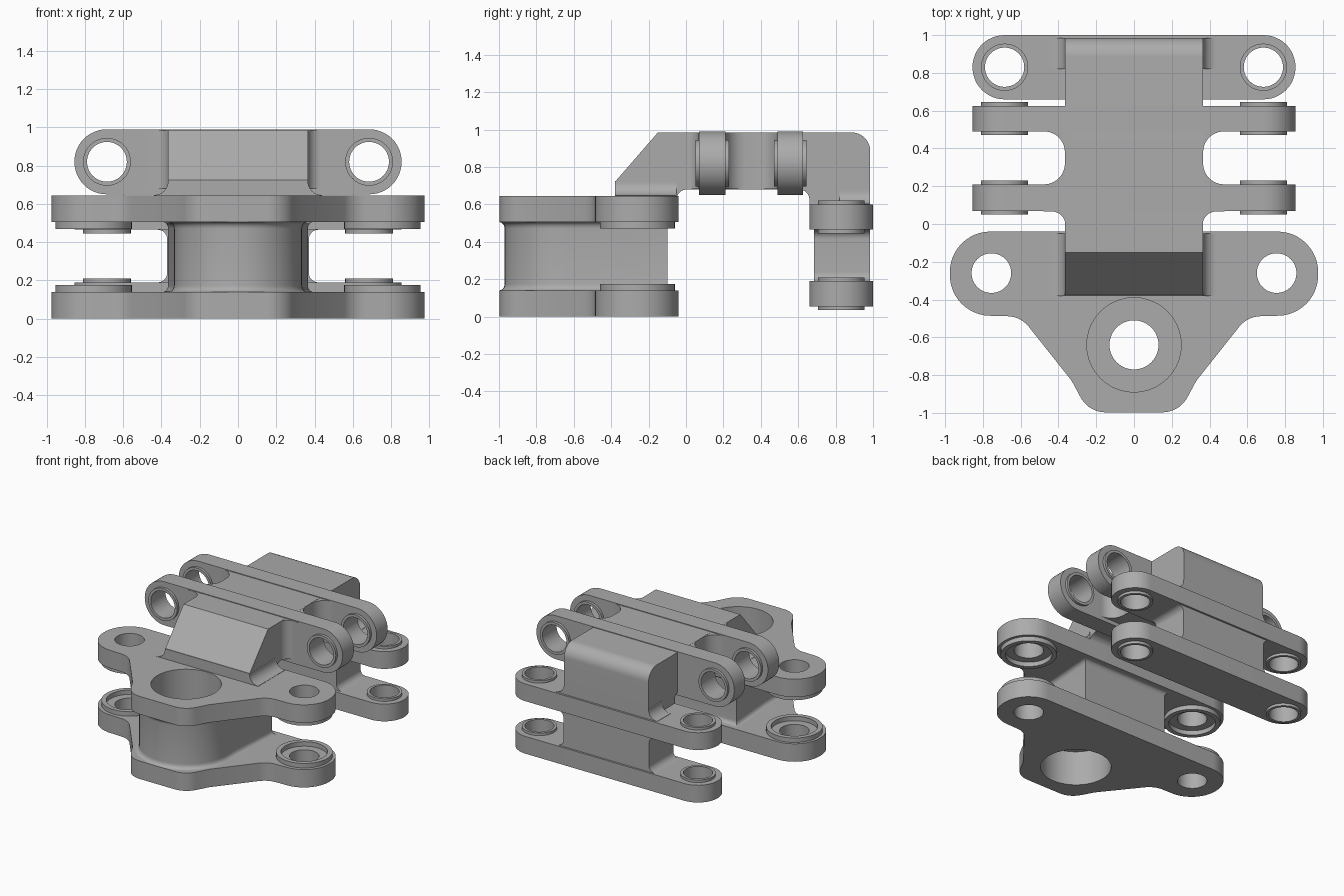
import bpy, bmesh
from math import sin, cos, tan, pi, radians
from mathutils import Vector, Matrix

cube = bpy.data.objects.get("Cube")
if cube:
    bpy.data.objects.remove(cube)

GREY = (0.41, 0.41, 0.41, 1)
metal = bpy.data.materials.new("grey_metal")
metal.use_nodes = True
metal.diffuse_color = GREY
metal.node_tree.nodes["Principled BSDF"].inputs["Base Color"].default_value = GREY

# Local extrusion frames: (x, y) -> z, (x, z) -> y, (y, z) -> x
FRAMES = {
    "z": Matrix.Identity(4),
    "y": Matrix.Rotation(pi / 2, 4, "X"),
    "x": Matrix(((0, 0, 1, 0), (1, 0, 0, 0), (0, 1, 0, 0), (0, 0, 0, 1))),
}


def rounded(points, steps=12):
    """Closed outline from (u, v, radius) corners, each corner filleted."""
    out = []
    for i, (u, v, r) in enumerate(points):
        p = Vector((u, v))
        if r == 0:
            out.append(p)
            continue
        a = (Vector(points[i - 1][:2]) - p).normalized()
        b = (Vector(points[(i + 1) % len(points)][:2]) - p).normalized()
        half = a.angle(b) / 2
        centre = p + (a + b).normalized() * (r / sin(half))
        s = p + a * (r / tan(half)) - centre
        e = p + b * (r / tan(half)) - centre
        w = s.angle(e)
        for k in range(steps + 1):
            f = k / steps
            out.append(centre + (s * sin((1 - f) * w) + e * sin(f * w)) / sin(w))
    return out


def mirrored(half):
    """Full corner list from the +u half, listed upwards."""
    return half + [(-u, v, r) for u, v, r in reversed(half)]


def circle(u, v, r, steps=40):
    return [Vector((u + r * cos(2 * pi * k / steps), v + r * sin(2 * pi * k / steps)))
            for k in range(steps)]


def finish(name, mesh):
    mesh.name = name
    mesh.materials.clear()
    mesh.materials.append(metal)
    mesh.shade_smooth()
    mesh.set_sharp_from_angle(angle=radians(30))
    obj = bpy.data.objects.new(name, mesh)
    bpy.context.collection.objects.link(obj)


def prism(name, axis, lo, hi, *loops):
    """Extrude an outline, with any further loops as holes, from lo to hi."""
    curve = bpy.data.curves.new(name, "CURVE")
    curve.dimensions = "2D"
    curve.fill_mode = "BOTH"
    curve.extrude = (hi - lo) / 2
    for loop in loops:
        spline = curve.splines.new("POLY")
        spline.points.add(len(loop) - 1)
        for point, p in zip(spline.points, loop):
            point.co = (p.x, p.y, 0, 1)
        spline.use_cyclic_u = True
    temp = bpy.data.objects.new(name + "_outline", curve)
    bpy.context.collection.objects.link(temp)
    graph = bpy.context.evaluated_depsgraph_get()
    mesh = bpy.data.meshes.new_from_object(temp.evaluated_get(graph))
    bpy.data.objects.remove(temp)
    shift = Vector([(lo + hi) / 2 if c == axis else 0 for c in "xyz"])
    mesh.transform(Matrix.Translation(shift) @ FRAMES[axis])
    bm = bmesh.new()
    bm.from_mesh(mesh)
    bmesh.ops.remove_doubles(bm, verts=bm.verts, dist=0.0001)
    bmesh.ops.recalc_face_normals(bm, faces=bm.faces)
    bm.to_mesh(mesh)
    bm.free()
    finish(name, mesh)


def skin(name, rings):
    """Tube through equal-length (loop, z) rings."""
    bm = bmesh.new()
    rows = [[bm.verts.new((p.x, p.y, z)) for p in loop] for loop, z in rings]
    for low, high in zip(rows, rows[1:]):
        for i in range(len(low)):
            j = (i + 1) % len(low)
            bm.faces.new((low[i], low[j], high[j], high[i]))
    mesh = bpy.data.meshes.new(name)
    bm.to_mesh(mesh)
    bm.free()
    finish(name, mesh)


def link_bar(name, axis, v, lo, hi):
    """Round-ended bar with a protruding bushing at each end."""
    r, reach, pin = 0.17, 0.855, 0.685
    outline = rounded(mirrored([(reach, v - r, r - 0.001), (reach, v + r, r - 0.001)]))
    prism(name, axis, lo, hi, outline, circle(pin, v, 0.115), circle(-pin, v, 0.115))
    for side, x in (("left", pin), ("right", -pin)):
        prism(f"{name}_bushing_{side}", axis, lo - 0.02, hi + 0.02,
              circle(x, v, 0.125), circle(x, v, 0.104))


def foot_fillet(name, z, lo, hi):
    """Concave fillet where the arm sides meet a surface at height z."""
    prism(name, "y", lo, hi, rounded(mirrored([
        (0.44, z - 0.02, 0), (0.44, z + 0.002, 0), (0.366, z + 0.002, 0.07), (0.366, z + 0.08, 0)])))


# Front bracket: two lobed plates with bearing seats facing each other
LOBE_X, LOBE_Y, BORE_Y = 0.755, -0.26, -0.64
plate = rounded(mirrored([(0.24, -0.997, 0.15), (0.33, -0.83, 0), (0.6, -0.49, 0.15),
                          (0.975, -0.48, 0.215), (0.975, -0.04, 0.215)]))
for level, lo, hi, seat in (("lower", 0, 0.14, 0.14), ("upper", 0.505, 0.645, 0.47)):
    prism(f"{level}_plate", "z", lo, hi, plate, circle(0, BORE_Y, 0.25),
          circle(LOBE_X, LOBE_Y, 0.105), circle(-LOBE_X, LOBE_Y, 0.105))
    for side, x in (("left", LOBE_X), ("right", -LOBE_X)):
        prism(f"{level}_bearing_seat_{side}", "z", seat, seat + 0.035,
              circle(x, LOBE_Y, 0.2), circle(x, LOBE_Y, 0.165))


# Hollow column between the plates, flared at both ends
def column_outline(grow):
    w, r = 0.335 + grow, 0.33 + grow
    return rounded(mirrored([(w, -0.97 - grow, r), (w, -0.5, 0),
                             (w + 0.03, -0.1 + grow, 0)]))


flare = [(0.035 * (1 - sin(a)), 0.035 * (1 - cos(a))) for a in (k * pi / 12 for k in range(7))]
column = [(column_outline(g * 0.8), 0.14 + h) for g, h in flare]
column += [(column_outline(g * 0.8), 0.505 - h) for g, h in reversed(flare)]
skin("column", column)
skin("column_bore", [(circle(0, BORE_Y, r), z) for r, z in (
    (0.25, 0.505), (0.25, 0.37), (0.13, 0.37), (0.13, 0.27), (0.25, 0.27), (0.25, 0.14))])

# Bridge arm: sloped nose, flat top, rounded rear corner
prism("bridge_arm", "x", -0.365, 0.365, rounded([
    (-0.38, 0.62, 0), (-0.05, 0.62, 0), (-0.05, 0.68, 0.055), (0.66, 0.68, 0.055),
    (0.66, 0.5, 0), (0.985, 0.5, 0), (0.985, 0.985, 0.1), (-0.15, 0.985, 0), (-0.38, 0.72, 0)]))
foot_fillet("arm_front_fillet", 0.645, -0.38, -0.05)
foot_fillet("arm_rear_fillet", 0.6, 0.82, 0.984)

# Web blending the arm into the two upright cross bars
prism("arm_web", "z", 0.681, 0.984, rounded(mirrored([
    (0.364, -0.03, 0), (0.364, 0.066, 0.07), (0.48, 0.066, 0), (0.48, 0.21, 0),
    (0.366, 0.21, 0.11), (0.366, 0.49, 0.11), (0.48, 0.49, 0), (0.48, 0.625, 0)])))
link_bar("front_cross_bar", "y", 0.82, 0.07, 0.21)
link_bar("middle_cross_bar", "y", 0.82, 0.49, 0.625)

# Rear pair of flat bars joined by a web
link_bar("lower_rear_bar", "z", 0.83, 0.055, 0.19)
link_bar("upper_rear_bar", "z", 0.83, 0.465, 0.6)
prism("rear_web", "y", 0.685, 0.985, rounded(mirrored([
    (0.45, 0.18, 0), (0.45, 0.19, 0), (0.37, 0.19, 0.05),
    (0.37, 0.465, 0.05), (0.45, 0.465, 0), (0.45, 0.475, 0)])))
